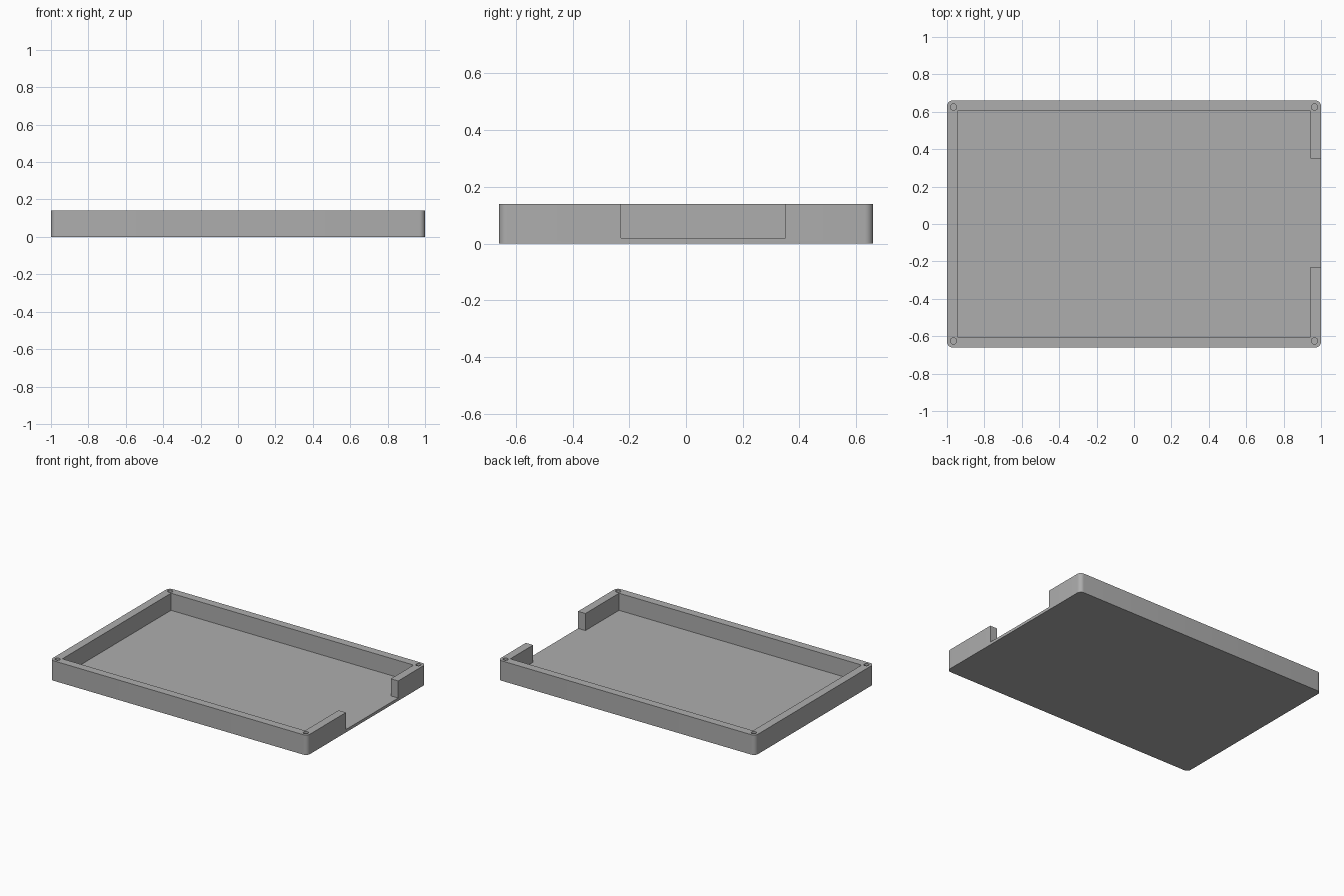
import bpy, bmesh, math

if "Cube" in bpy.data.objects:
    bpy.data.objects.remove(bpy.data.objects["Cube"], do_unlink=True)

HALF_X, HALF_Y, HEIGHT = 1.0, 0.66, 0.14
FLOOR, CORNER = 0.02, 0.03
IN_X, IN_Y = 0.943, 0.603
HOLE_X, HOLE_Y, HOLE_R = 0.965, 0.625, 0.017

grey = bpy.data.materials.new("plain grey")
grey.use_nodes = True
colour = (0.42, 0.42, 0.42, 1)
grey.diffuse_color = colour
grey.node_tree.nodes["Principled BSDF"].inputs["Base Color"].default_value = colour


def prism(name, outline, z0, z1):
    """Extrude a flat outline from z0 to z1."""
    bm = bmesh.new()
    face = bm.faces.new([bm.verts.new((x, y, z0)) for x, y in outline])
    top = bmesh.ops.extrude_face_region(bm, geom=[face])["geom"]
    bmesh.ops.translate(bm, vec=(0, 0, z1 - z0),
                        verts=[v for v in top if isinstance(v, bmesh.types.BMVert)])
    bmesh.ops.recalc_face_normals(bm, faces=bm.faces)
    mesh = bpy.data.meshes.new(name)
    bm.to_mesh(mesh)
    bm.free()
    mesh.materials.append(grey)
    obj = bpy.data.objects.new(name, mesh)
    bpy.context.collection.objects.link(obj)
    return obj


def arc(cx, cy, r, start, sweep, steps):
    return [(cx + r * math.cos(start + sweep * i / steps),
             cy + r * math.sin(start + sweep * i / steps)) for i in range(steps + 1)]


# Tray body with rounded upright corners
outline = []
for i, (sx, sy) in enumerate([(1, 1), (-1, 1), (-1, -1), (1, -1)]):
    outline += arc(sx * (HALF_X - CORNER), sy * (HALF_Y - CORNER), CORNER,
                   i * math.pi / 2, math.pi / 2, 8)
tray = prism("tray", outline, 0, HEIGHT)

# Inner pocket, opening through the wall on the +x side
NOTCH = (-0.23, 0.35)
pocket = [(-IN_X, -IN_Y), (IN_X, -IN_Y), (IN_X, NOTCH[0]), (1.1, NOTCH[0]),
          (1.1, NOTCH[1]), (IN_X, NOTCH[1]), (IN_X, IN_Y), (-IN_X, IN_Y)]
cutters = [prism("pocket_cutter", pocket, FLOOR, 0.3)]

# Blind screw holes in the corners
for sx in (-1, 1):
    for sy in (-1, 1):
        ring = arc(sx * HOLE_X, sy * HOLE_Y, HOLE_R, 0, 2 * math.pi, 24)[:-1]
        cutters.append(prism("screw_hole_cutter", ring, FLOOR, 0.3))

bpy.context.view_layer.objects.active = tray
tray.select_set(True)
for cutter in cutters:
    cutter.hide_render = True
    mod = tray.modifiers.new("cut", "BOOLEAN")
    mod.operation, mod.solver, mod.object = "DIFFERENCE", "EXACT", cutter
    bpy.ops.object.modifier_apply(modifier=mod.name)
    bpy.data.objects.remove(cutter, do_unlink=True)

bpy.ops.object.shade_smooth_by_angle(angle=math.radians(30))
